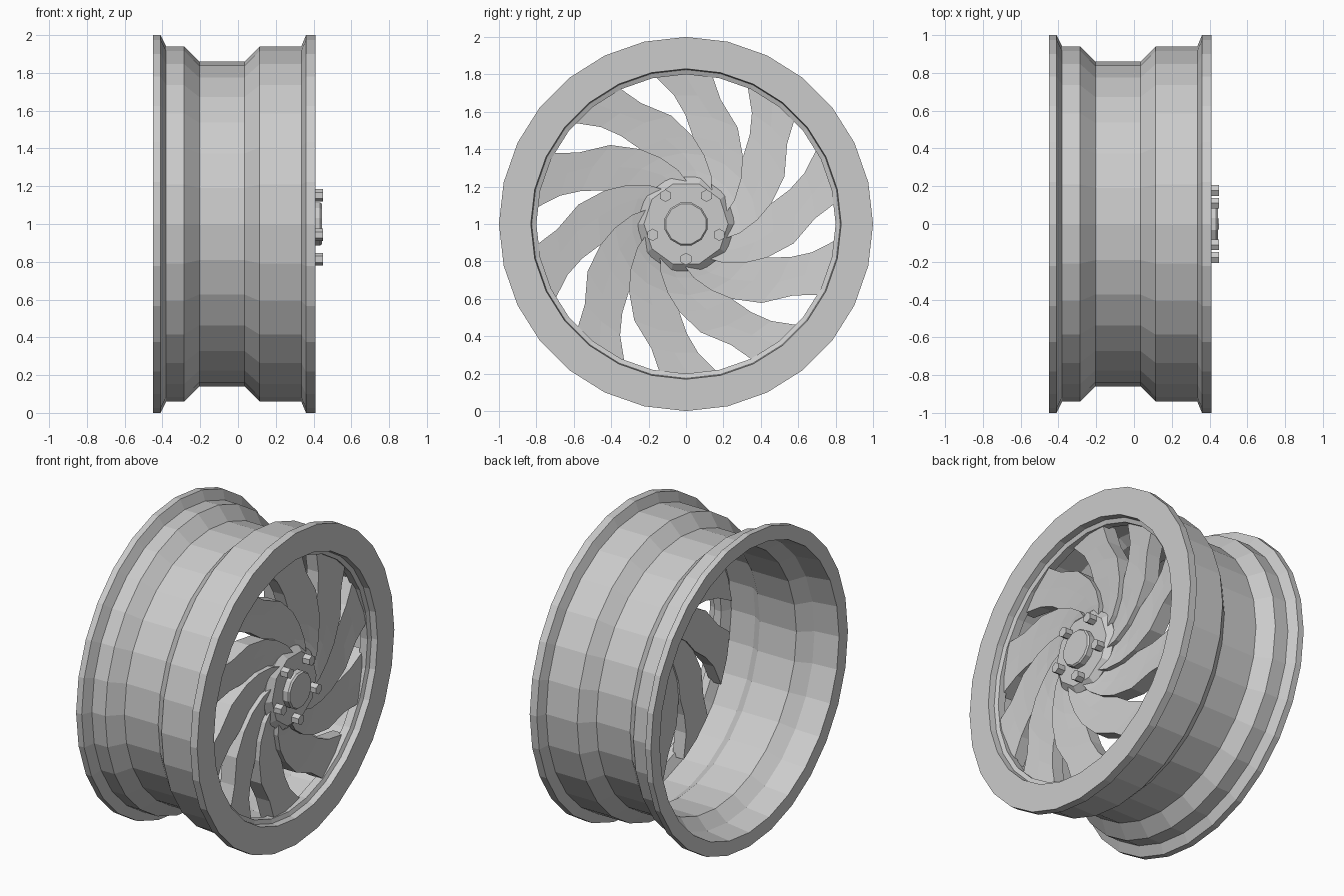
import bpy, bmesh
from math import sin, cos, pi, radians

if "Cube" in bpy.data.objects:
    bpy.data.objects.remove(bpy.data.objects["Cube"])


def point(x, r, a):
    """Point at distance r and angle a (y towards z) around the wheel axis."""
    return (x, r * cos(a), 1 + r * sin(a))


def finish(bm, name, color=None):
    bmesh.ops.recalc_face_normals(bm, faces=bm.faces)
    me = bpy.data.meshes.new(name)
    bm.to_mesh(me)
    bm.free()
    ob = bpy.data.objects.new(name, me)
    bpy.context.collection.objects.link(ob)
    if color:
        mat = bpy.data.materials.new(name + "_mat")
        mat.diffuse_color = color
        mat.use_nodes = True
        mat.node_tree.nodes["Principled BSDF"].inputs["Base Color"].default_value = mat.diffuse_color
        me.materials.append(mat)
    return ob


def revolve(name, profile, sides, start=0.0, closed=False, offset=(0, 0), color=None):
    """Spin (x, r) points around the wheel axis; closed makes a ring, else caps the ends."""
    bm = bmesh.new()
    rings = []
    for x, r in profile:
        ring = []
        for i in range(sides):
            px, py, pz = point(x, r, start + 2 * pi * i / sides)
            ring.append(bm.verts.new((px, py + offset[0], pz + offset[1])))
        rings.append(ring)
    pairs = list(zip(rings, rings[1:]))
    if closed:
        pairs.append((rings[-1], rings[0]))
    else:
        bm.faces.new(rings[0])
        bm.faces.new(rings[-1])
    for a, b in pairs:
        for i in range(sides):
            j = (i + 1) % sides
            bm.faces.new((a[i], a[j], b[j], b[i]))
    return finish(bm, name, color)


# Barrel: outer wall with drop centre, front lip, then the inner wall
outer = [(-.45, 1), (-.41, 1), (-.38, .94), (-.285, .94), (-.205, .86), (.035, .86),
         (.115, .94), (.335, .94), (.36, 1), (.41, 1)]
inner = [(.41, .83), (.37, .825), (.36, .80), (.31, .80), (.28, .86), (.11, .86),
         (.05, .82), (-.21, .82), (-.29, .89), (-.45, .91)]
revolve("rim", outer + inner, 28, closed=True)

# Ten curved blades: radius, low-edge angle, high-edge angle, front x
sections = [(.20, -26, 12, .375), (.29, -10, 26, .365), (.38, 3, 39, .355),
            (.47, 13.6, 49.6, .35), (.585, 25.8, 54.4, .345), (.69, 38.4, 59.3, .34),
            (.82, 44.5, 66.5, .34)]
BLADES = 10
for n in range(BLADES):
    bm = bmesh.new()
    loops = []
    for r, lo, hi, x in sections:
        lo, hi = (radians(v + 36 * n) for v in (lo, hi))
        mid = (lo + hi) / 2
        tilt = .015
        loops.append([bm.verts.new(point(*p)) for p in (
            (x + tilt, r, lo), (x, r, mid), (x - tilt, r, hi),
            (x - tilt - .08, r, hi), (x - .09, r, mid), (x + tilt - .10, r, lo))])
    for a, b in zip(loops, loops[1:]):
        for i in range(6):
            j = (i + 1) % 6
            bm.faces.new((a[i], a[j], b[j], b[i]))
    bm.faces.new(loops[0])
    bm.faces.new(loops[-1])
    finish(bm, f"blade_{n + 1}")

# Hub with bevelled front edge
revolve("hub", [(.25, .24), (.365, .265), (.40, .225)], 10)

# Centre cap
revolve("centre_cap", [(.38, .118), (.435, .118), (.445, .11)], 12, start=pi / 12,
        color=(.95, .95, .95, 1))

# Five hexagonal bolts
for i in range(5):
    a = -pi / 2 + 2 * pi * i / 5
    revolve(f"bolt_{i + 1}", [(.38, .033), (.45, .033)], 6, start=pi / 6,
            offset=(.187 * cos(a), .187 * sin(a)))
